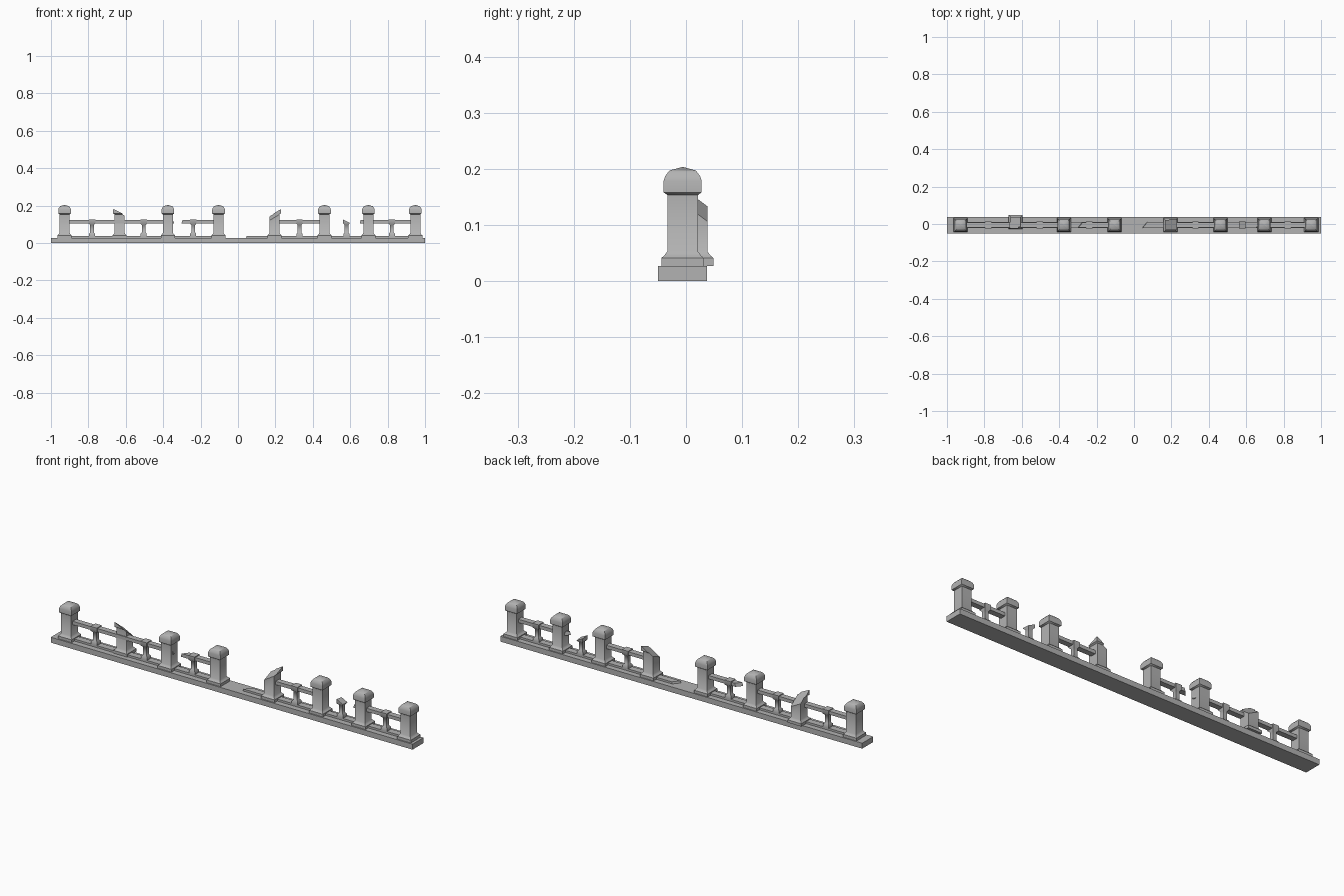
import bpy, bmesh, math
from mathutils import Vector

cube = bpy.data.objects.get("Cube")
if cube:
    bpy.data.objects.remove(cube)

stone = bpy.data.materials.new("grey_stone")
stone.use_nodes = True
GREY = (0.45, 0.45, 0.45, 1)
stone.diffuse_color = GREY
stone.node_tree.nodes["Principled BSDF"].inputs["Base Color"].default_value = GREY

CY = -0.006       # centre line of the fence
BASE_TOP = 0.027


def square_loft(name, rings, loc, cuts=()):
    """Stack of rectangular rings (half x, half y, z), closed, then broken by planes."""
    bm = bmesh.new()
    loops = [[bm.verts.new((sx * hx, sy * hy, z))
              for sx, sy in ((-1, -1), (1, -1), (1, 1), (-1, 1))]
             for hx, hy, z in rings]
    for a, b in zip(loops, loops[1:]):
        for i in range(4):
            j = (i + 1) % 4
            bm.faces.new((a[i], a[j], b[j], b[i]))
    bm.faces.new(loops[0][::-1])
    bm.faces.new(loops[-1])
    # Broken ends: remove what lies beyond each plane and close the break
    for point, normal in cuts:
        bmesh.ops.bisect_plane(bm, geom=bm.verts[:] + bm.edges[:] + bm.faces[:],
                               plane_co=Vector(point), plane_no=Vector(normal),
                               clear_outer=True)
        bmesh.ops.holes_fill(bm, edges=[e for e in bm.edges if e.is_boundary])
    bmesh.ops.recalc_face_normals(bm, faces=bm.faces[:])
    mesh = bpy.data.meshes.new(name)
    bm.to_mesh(mesh)
    bm.free()
    mesh.materials.append(stone)
    obj = bpy.data.objects.new(name, mesh)
    obj.location = loc
    bpy.context.collection.objects.link(obj)
    bpy.ops.object.select_all(action='DESELECT')
    obj.select_set(True)
    bpy.context.view_layer.objects.active = obj
    bpy.ops.object.shade_smooth_by_angle(angle=math.radians(50))
    return obj


def rail(name, x0, x1, z0, z1, half_y, broken_start=False, broken_end=False):
    """Straight rail; broken ends are slanted."""
    h = (x1 - x0) / 2
    cuts = []
    if broken_start:
        cuts.append(((0.014 - h, 0, z0), (-1, 0.8, 0.3)))
    if broken_end:
        cuts.append(((h - 0.01, 0, z0), (1, 0.3, 0.4)))
    square_loft(name, [(h, half_y, z0), (h, half_y, z1)], ((x0 + x1) / 2, CY, 0), cuts)


# Long base slab
square_loft("base_slab", [(1, 0.0435, 0), (1, 0.0435, BASE_TOP)], (0, -0.0065, 0))

# Posts: flared foot, shaft, overhanging cap and shallow pyramid top
POST = [(w, w, z) for w, z in (
    (0.038, BASE_TOP), (0.038, 0.041), (0.033, 0.045), (0.027, 0.053), (0.027, 0.153),
    (0.034, 0.158), (0.034, 0.178), (0.031, 0.187), (0.025, 0.195), (0.023, 0.197),
    (0.001, 0.203))]
post_x = [-0.927, -0.633, -0.375, -0.104, 0.195, 0.462, 0.697, 0.948]
breaks = {1: ((0, 0, 0.14), (0.5, 0.75, 1)),
          4: ((0, 0, 0.147), (-0.6, -0.4, 1))}
for i, x in enumerate(post_x):
    y = 0.011 if i == 1 else CY     # one broken post is pushed out of line
    square_loft(f"post_{i + 1}", POST, (x, y, 0), [breaks[i]] if i in breaks else [])

# Balusters: small foot, thin shaft, block that holds the top rail
BALUSTER = [(0.016, 0.016, 0.035), (0.016, 0.016, 0.05), (0.010, 0.010, 0.056),
            (0.010, 0.010, 0.096), (0.017, 0.019, 0.104), (0.017, 0.019, 0.126)]
baluster_break = ((0, 0, 0.115), (0.5, 0.1, 1))
for i, (a, b) in enumerate(zip(post_x, post_x[1:])):
    if i == 3:
        continue                    # empty gap
    square_loft(f"baluster_{i + 1}", BALUSTER, ((a + b) / 2, CY, 0),
                [baluster_break] if i == 5 else [])
    rail(f"bottom_rail_{i + 1}", a, b, BASE_TOP, 0.037, 0.016)
    if i in (0, 1, 4, 6):
        rail(f"top_rail_{i + 1}", a, b, 0.105, 0.122, 0.014)

# Broken rails and stubs
rail("bottom_rail_broken", 0.042, post_x[4], BASE_TOP, 0.037, 0.016, broken_start=True)
rail("top_rail_broken", -0.305, post_x[3], 0.105, 0.122, 0.014, broken_start=True)
rail("top_rail_stub_right", post_x[2], -0.335, 0.105, 0.122, 0.014, broken_end=True)
rail("top_rail_stub_left", 0.648, post_x[6], 0.105, 0.122, 0.014, broken_start=True)
